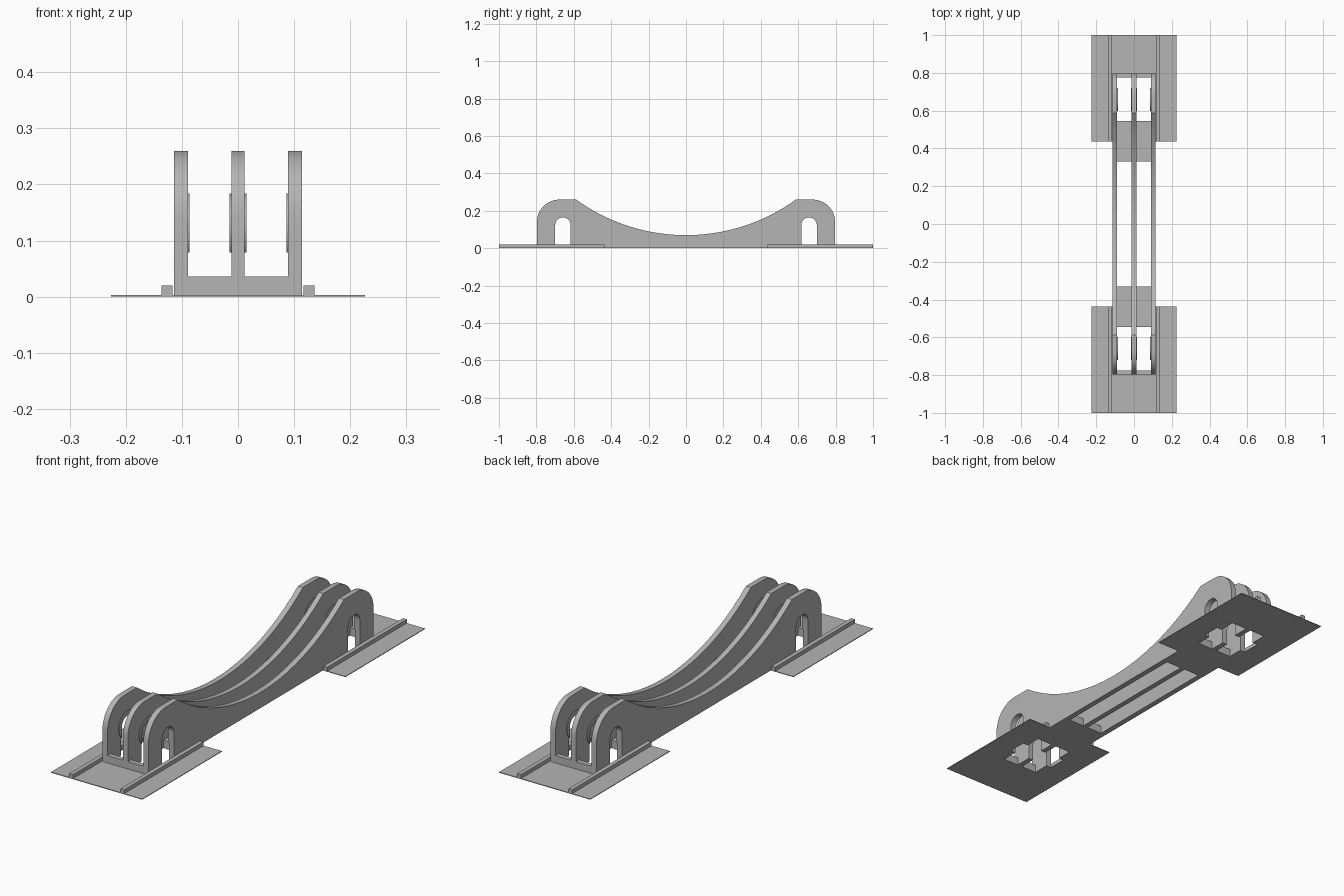
import bpy, bmesh
from math import sin, cos, pi, asin

cube = bpy.data.objects.get("Cube")
if cube:
    bpy.data.objects.remove(cube)

grey = bpy.data.materials.new("plain grey")
grey.use_nodes = True
colour = (0.46, 0.46, 0.46, 1)
grey.diffuse_color = colour
grey.node_tree.nodes["Principled BSDF"].inputs["Base Color"].default_value = colour


def arc(cy, cz, r, start, end, steps):
    """Points along a circular arc, angles in radians."""
    angles = [start + (end - start) * i / steps for i in range(steps + 1)]
    return [(cy + r * cos(a), cz + r * sin(a)) for a in angles]


def prism(name, outline, lo, hi, axis="x", mirror=(False, False)):
    """Extrude an outline along x (points are y, z) or z (points are x, y)."""
    bm = bmesh.new()
    place = (lambda p: (lo, *p)) if axis == "x" else (lambda p: (*p, lo))
    face = bm.faces.new([bm.verts.new(place(p)) for p in outline])
    new = bmesh.ops.extrude_face_region(bm, geom=[face])["geom"]
    offset = (hi - lo, 0, 0) if axis == "x" else (0, 0, hi - lo)
    bmesh.ops.translate(bm, vec=offset,
                        verts=[v for v in new if isinstance(v, bmesh.types.BMVert)])
    bmesh.ops.recalc_face_normals(bm, faces=bm.faces)
    mesh = bpy.data.meshes.new(name)
    bm.to_mesh(mesh)
    bm.free()
    mesh.materials.append(grey)
    obj = bpy.data.objects.new(name, mesh)
    bpy.context.collection.objects.link(obj)
    bpy.ops.object.select_all(action="DESELECT")
    obj.select_set(True)
    bpy.context.view_layer.objects.active = obj
    bpy.ops.object.shade_smooth_by_angle()
    if any(mirror):
        mod = obj.modifiers.new("Mirror", "MIRROR")
        mod.use_axis = (*mirror, False)
        mod.use_mirror_merge = False
    return obj


def rect(a0, a1, b0, b1):
    return [(a0, b0), (a1, b0), (a1, b1), (a0, b1)]


# Main dimensions
END, TOP, DIP = 0.797, 0.26, 0.07
SADDLE = 0.587                     # where the dip meets the flat top
CORNER = 0.12                      # rounded end radius
SLOT_Y, SLOT_Z, SLOT_R = 0.658, 0.123, 0.0415
RIB_IN, RIB_OUT, RIB_MID = 0.089, 0.114, 0.012
PLATE_T = 0.003

# Rib side profile: sagging top, rounded ends, arched slots open at the bottom
sag = TOP - DIP
radius = (SADDLE ** 2 + sag ** 2) / (2 * sag)
sweep = asin(SADDLE / radius)
half = arc(0, DIP + radius, radius, -pi / 2, -pi / 2 + sweep, 20)
half += arc(END - CORNER, TOP - CORNER, CORNER, pi / 2, 0, 12)
half += [(END, 0), (SLOT_Y + SLOT_R, 0)]
half += arc(SLOT_Y, SLOT_Z, SLOT_R, 0, pi, 16)
half += [(SLOT_Y - SLOT_R, 0)]
profile = half + [(-y, z) for y, z in reversed(half[1:])]

prism("outer_rib", profile, RIB_IN, RIB_OUT, mirror=(True, False))
prism("middle_rib", profile, -RIB_MID, RIB_MID)

# Thin horseshoe bosses around the slots, on the rib faces inside the channels
BOSS_R, BOSS_T = 0.061, 0.003
tail = asin(SLOT_R / BOSS_R)
boss = arc(SLOT_Y, SLOT_Z, BOSS_R, -pi / 2 + tail, 3 * pi / 2 - tail, 32)
boss += arc(SLOT_Y, SLOT_Z, SLOT_R, pi, 0, 16)
prism("outer_boss", boss, RIB_IN - BOSS_T, RIB_IN, mirror=(True, True))
prism("middle_boss", boss, RIB_MID, RIB_MID + BOSS_T, mirror=(True, True))

# Low floor blocks and end walls tying the ribs together
for name, y0, y1 in (("floor_block", 0.33, 0.545), ("end_wall", 0.775, END)):
    prism(name, rect(RIB_MID, RIB_IN, y0, y1), 0, 0.036, "z", (True, True))

# Base plates, notched to fit around the ribs
PLATE_W, PLATE_Y = 0.226, 0.437
plate = [(RIB_OUT, PLATE_Y), (PLATE_W, PLATE_Y), (PLATE_W, 1), (-PLATE_W, 1),
         (-PLATE_W, PLATE_Y), (-RIB_OUT, PLATE_Y), (-RIB_OUT, END), (RIB_OUT, END)]
prism("base_plate", plate, 0, PLATE_T, "z", (False, True))

# Guide rails along the plates
prism("guide_rail", rect(0.117, 0.136, PLATE_Y, 1), PLATE_T, 0.02, "z", (True, True))
